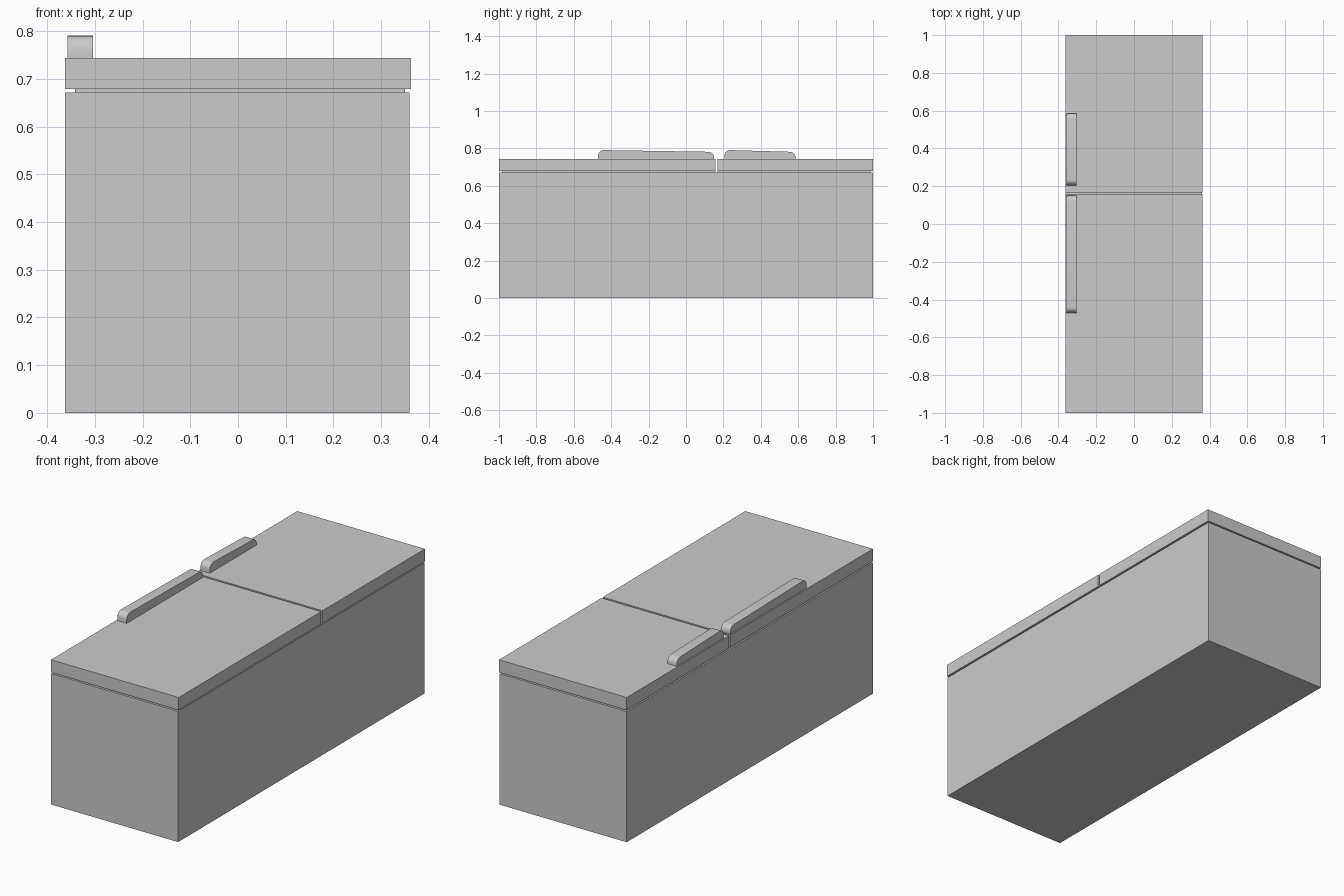
import bpy, bmesh, math

if "Cube" in bpy.data.objects:
    bpy.data.objects.remove(bpy.data.objects["Cube"])

grey = bpy.data.materials.new("light grey")
grey.diffuse_color = (0.6, 0.6, 0.6, 1)
grey.use_nodes = True
grey.node_tree.nodes["Principled BSDF"].inputs["Base Color"].default_value = grey.diffuse_color


def finish(name, bm):
    bmesh.ops.recalc_face_normals(bm, faces=bm.faces)
    me = bpy.data.meshes.new(name)
    bm.to_mesh(me)
    bm.free()
    me.materials.append(grey)
    ob = bpy.data.objects.new(name, me)
    bpy.context.collection.objects.link(ob)
    return ob


def box(name, x0, x1, y0, y1, z0, z1):
    bm = bmesh.new()
    bmesh.ops.create_cube(bm, size=1)
    for v in bm.verts:
        v.co.x = x0 if v.co.x < 0 else x1
        v.co.y = y0 if v.co.y < 0 else y1
        v.co.z = z0 if v.co.z < 0 else z1
    return finish(name, bm)


def handle(name, y0, y1, x0=-0.357, x1=-0.304, base=0.744, hi=0.791, lo=0.782, r=0.03):
    # side profile: rounded tall front end, gently lower back end
    prof = [(y0, base - 0.002)]
    for cy, top, start in ((y0 + r, hi, 180), (y1 - r, lo, 90)):
        for i in range(7):
            a = math.radians(start - 15 * i)
            prof.append((cy + r * math.cos(a), top - r + r * math.sin(a)))
    prof.append((y1, base - 0.002))
    bm = bmesh.new()
    f = bm.faces.new([bm.verts.new((x0, y, z)) for y, z in prof])
    ext = bmesh.ops.extrude_face_region(bm, geom=[f])
    for v in ext["geom"]:
        if isinstance(v, bmesh.types.BMVert):
            v.co.x = x1
    ob = finish(name, bm)
    bpy.context.view_layer.objects.active = ob
    ob.select_set(True)
    bpy.ops.object.shade_smooth_by_angle(angle=math.radians(30))
    ob.select_set(False)


# cabinet lying on its back
box("cabinet", -0.363, 0.36, -1, 1, 0, 0.672)

# doors with recessed seals
for name, y0, y1 in (("large_door", -1, 0.157), ("small_door", 0.168, 1)):
    box(name, -0.363, 0.363, y0, y1, 0.679, 0.744)
    box(name + "_seal", -0.342, 0.35, max(y0, -0.985), min(y1, 0.987), 0.671, 0.68)

# handles
handle("large_door_handle", -0.47, 0.15)
handle("small_door_handle", 0.205, 0.585)
